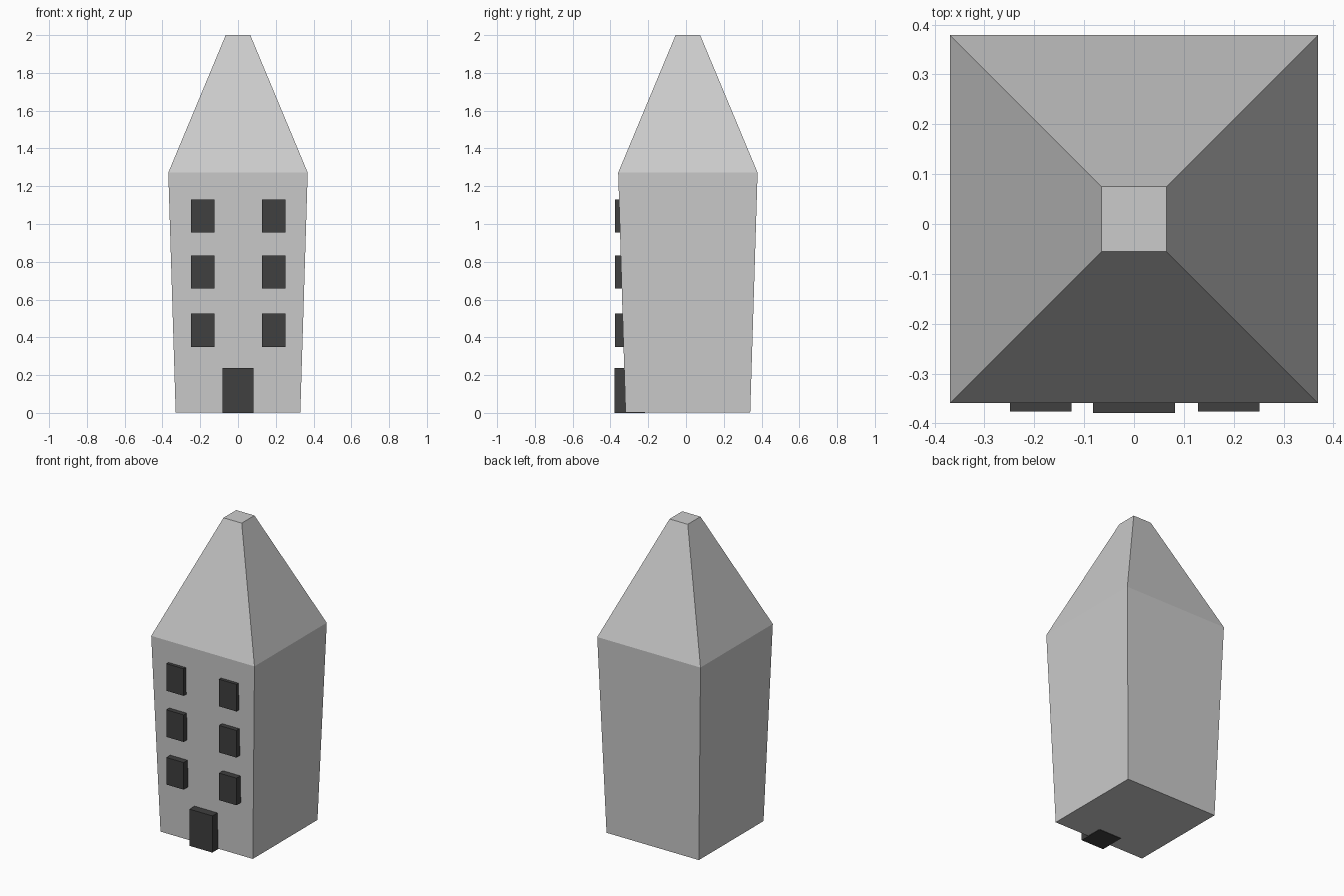
import bpy, bmesh

if "Cube" in bpy.data.objects:
    bpy.data.objects.remove(bpy.data.objects["Cube"])

CY = 0.01  # building axis in y

dark = bpy.data.materials.new("dark_panel")
dark.diffuse_color = (0.05, 0.05, 0.05, 1)
dark.use_nodes = True
dark.node_tree.nodes["Principled BSDF"].inputs["Base Color"].default_value = dark.diffuse_color


def loft(name, sections):
    """Stack square rings (half width, z) into a closed solid."""
    bm = bmesh.new()
    rings = []
    for h, z in sections:
        rings.append([bm.verts.new((sx * h, CY + sy * h, z))
                      for sx, sy in ((-1, -1), (1, -1), (1, 1), (-1, 1))])
    for a, b in zip(rings, rings[1:]):
        for i in range(4):
            j = (i + 1) % 4
            bm.faces.new((a[i], a[j], b[j], b[i]))
    bm.faces.new(rings[0][::-1])
    bm.faces.new(rings[-1])
    me = bpy.data.meshes.new(name)
    bm.to_mesh(me)
    bm.free()
    ob = bpy.data.objects.new(name, me)
    bpy.context.collection.objects.link(ob)
    return ob


def box(name, x0, x1, y0, y1, z0, z1):
    bpy.ops.mesh.primitive_cube_add(
        size=1, location=((x0 + x1) / 2, (y0 + y1) / 2, (z0 + z1) / 2))
    ob = bpy.context.object
    ob.name = name
    ob.scale = (x1 - x0, y1 - y0, z1 - z0)
    ob.data.materials.append(dark)
    return ob


# Flaring walls and truncated pyramid roof
loft("tower", [(0.33, 0.003), (0.369, 1.272), (0.065, 2.0)])

# Door, its base just below the tower floor
box("door", -0.082, 0.082, -0.379, -0.217, 0.0, 0.237)

# Two columns of three windows
for row, z in enumerate((0.35, 0.658, 0.956)):
    for side, x in (("left", -0.187), ("right", 0.19)):
        box(f"window_{side}_{row + 1}", x - 0.062, x + 0.062,
            -0.376, -0.252, z, z + 0.175)
